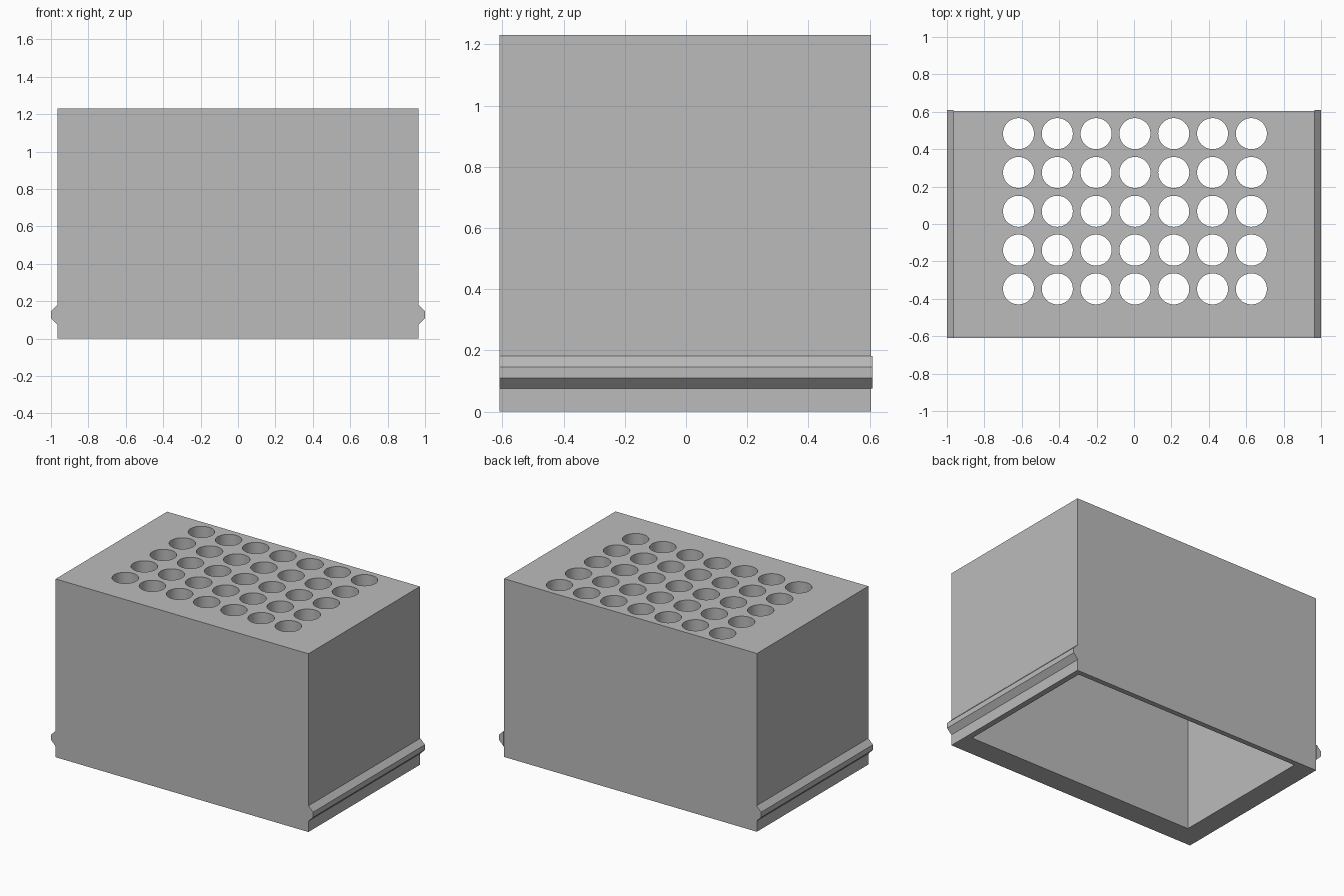
import bpy, bmesh, math
from mathutils import Matrix

if "Cube" in bpy.data.objects:
    bpy.data.objects.remove(bpy.data.objects["Cube"])

grey = bpy.data.materials.new("mid grey")
grey.diffuse_color = (0.5, 0.5, 0.5, 1)
grey.use_nodes = True
grey.node_tree.nodes["Principled BSDF"].inputs["Base Color"].default_value = grey.diffuse_color


def make_object(name, bm):
    bmesh.ops.recalc_face_normals(bm, faces=bm.faces)
    mesh = bpy.data.meshes.new(name)
    bm.to_mesh(mesh)
    bm.free()
    mesh.materials.append(grey)
    obj = bpy.data.objects.new(name, mesh)
    bpy.context.collection.objects.link(obj)
    return obj


def box(name, lo, hi):
    bm = bmesh.new()
    size = [b - a for a, b in zip(lo, hi)]
    mid = [(a + b) / 2 for a, b in zip(lo, hi)]
    bmesh.ops.create_cube(bm, size=1, matrix=Matrix.Translation(mid) @ Matrix.Diagonal((*size, 1)))
    return make_object(name, bm)


def cut(target, cutter):
    mod = target.modifiers.new("cut", 'BOOLEAN')
    mod.operation = 'DIFFERENCE'
    mod.solver = 'EXACT'
    mod.object = cutter
    bpy.context.view_layer.objects.active = target
    bpy.ops.object.modifier_apply(modifier=mod.name)
    bpy.data.objects.remove(cutter)


HALF_X, FRONT, BACK, HEIGHT = 0.965, -0.61, 0.605, 1.23

# Body, hollow and open at the bottom, with thicker left and front walls
body = box("body", (-HALF_X, FRONT, 0), (HALF_X, BACK, HEIGHT))
cut(body, box("cavity", (-0.82, -0.458, -0.2), (0.925, 0.569, 1.08)))

# Grid of round holes through the top
bm = bmesh.new()
for i in range(7):
    for j in range(5):
        bmesh.ops.create_cone(
            bm, cap_ends=True, segments=48, radius1=0.083, radius2=0.083, depth=0.4,
            matrix=Matrix.Translation((0.005 + (i - 3) * 0.2075, 0.068 + (j - 2) * 0.2075, 1.2)))
cut(body, make_object("holes", bm))

# Bevelled slide rails along both sides
for side, name in ((1, "right_rail"), (-1, "left_rail")):
    bm = bmesh.new()
    profile = [(HALF_X, 0.075), (1.0, 0.11), (1.0, 0.146), (HALF_X, 0.181)]
    face = bm.faces.new([bm.verts.new((side * x, FRONT, z)) for x, z in profile])
    ext = bmesh.ops.extrude_face_region(bm, geom=[face], use_keep_orig=True)
    moved = [g for g in ext["geom"] if isinstance(g, bmesh.types.BMVert)]
    bmesh.ops.translate(bm, verts=moved, vec=(0, 0.61 - FRONT, 0))
    make_object(name, bm)

# Smooth hole walls, sharp edges elsewhere
bpy.ops.object.select_all(action='DESELECT')
body.select_set(True)
bpy.context.view_layer.objects.active = body
bpy.ops.object.shade_smooth_by_angle(angle=math.radians(30))
